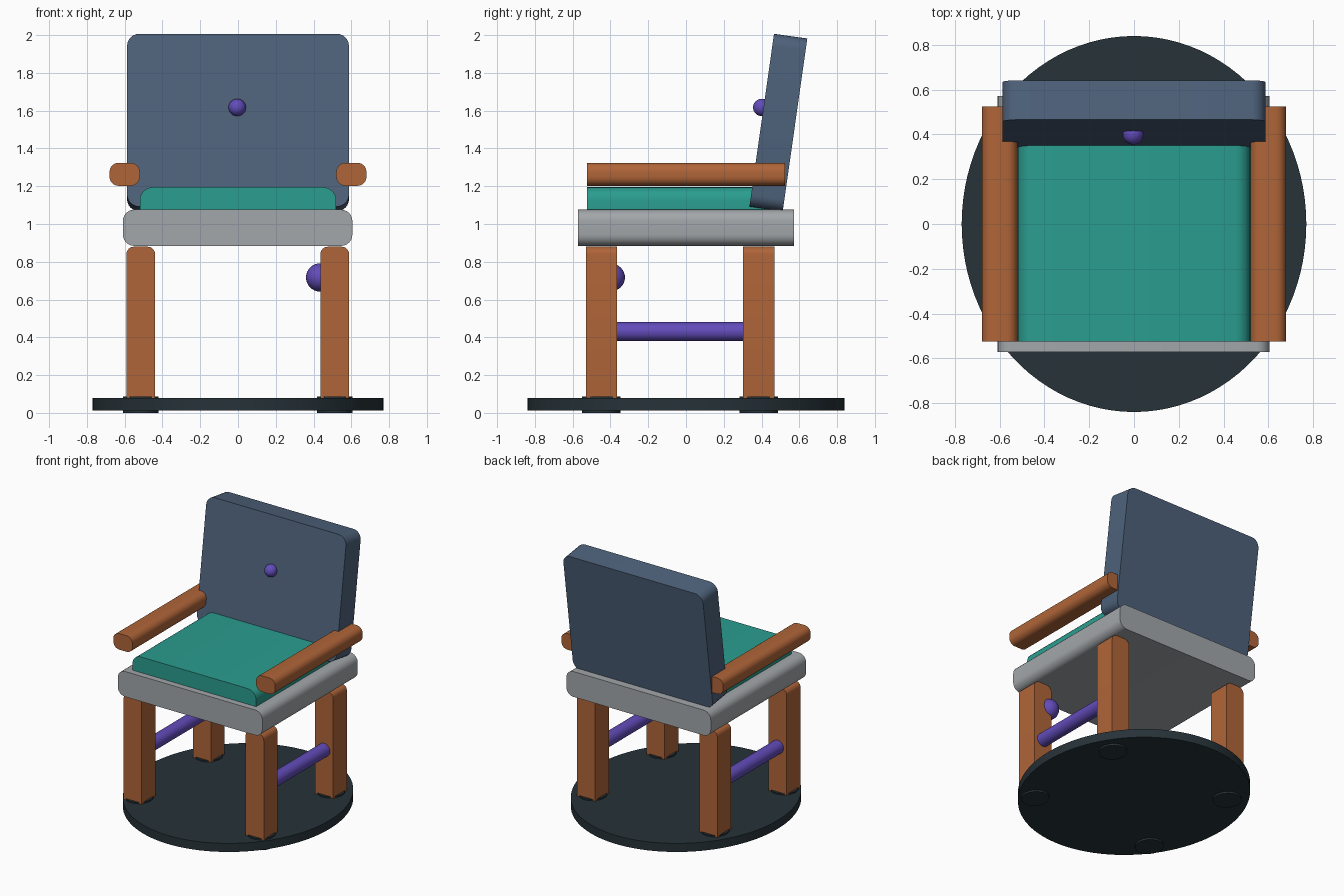
import bpy, bmesh, math
from mathutils import Matrix, Vector

cube = bpy.data.objects.get("Cube")
if cube:
    bpy.data.objects.remove(cube, do_unlink=True)


def material(name, rgb):
    # 8-bit colour to linear
    lin = [((c / 255 + 0.055) / 1.055) ** 2.4 for c in rgb]
    m = bpy.data.materials.new(name)
    m.use_nodes = True
    m.diffuse_color = (*lin, 1)
    m.node_tree.nodes["Principled BSDF"].inputs["Base Color"].default_value = (*lin, 1)
    return m


slate = material("slate blue", (78, 98, 123))
teal = material("teal", (42, 157, 143))
wood = material("warm wood", (176, 101, 56))
grey = material("light grey", (163, 167, 170))
purple = material("purple", (98, 76, 186))
dark = material("dark charcoal", (38, 50, 56))


def finish(bm, name, mat, loc, smooth=True):
    me = bpy.data.meshes.new(name)
    bm.to_mesh(me)
    bm.free()
    me.materials.append(mat)
    ob = bpy.data.objects.new(name, me)
    ob.location = loc
    bpy.context.collection.objects.link(ob)
    if smooth:
        bpy.ops.object.select_all(action="DESELECT")
        ob.select_set(True)
        bpy.context.view_layer.objects.active = ob
        bpy.ops.object.shade_smooth_by_angle(angle=math.radians(35))
    return ob


def slab(name, mat, size, loc, radius):
    """Box whose four edges along y are rounded."""
    bm = bmesh.new()
    bmesh.ops.create_cube(bm, size=1)
    bmesh.ops.scale(bm, vec=size, verts=bm.verts)
    edges = [e for e in bm.edges
             if abs((e.verts[0].co - e.verts[1].co).normalized().y) > 0.9]
    bmesh.ops.bevel(bm, geom=edges, offset=radius, segments=6,
                    profile=0.5, affect="EDGES")
    return finish(bm, name, mat, loc)


def disc(name, mat, size, loc, along_y=False, sides=64):
    """Elliptical cylinder, upright or lying along y."""
    bm = bmesh.new()
    turn = Matrix.Rotation(math.pi / 2, 4, "X") if along_y else Matrix()
    bmesh.ops.create_cone(bm, cap_ends=True, segments=sides, radius1=0.5,
                          radius2=0.5, depth=1, matrix=turn)
    bmesh.ops.scale(bm, vec=size, verts=bm.verts)
    return finish(bm, name, mat, loc)


def ball(name, mat, size, loc):
    bm = bmesh.new()
    bmesh.ops.create_uvsphere(bm, u_segments=32, v_segments=16, radius=0.5)
    bmesh.ops.scale(bm, vec=size, verts=bm.verts)
    return finish(bm, name, mat, loc)


# Floor plate
disc("base_plate", dark, (1.54, 1.68, 0.065), (0, 0, 0.046), sides=96)

# Legs and their feet
for side, x in (("right", -0.515), ("left", 0.512)):
    for end, y in (("front", -0.448), ("back", 0.385)):
        slab(f"{end}_{side}_leg", wood, (0.152, 0.165, 0.85),
             (x, y, 0.455), 0.04)
        disc(f"{end}_{side}_foot", dark, (0.19, 0.205, 0.088),
             (x, y, 0.044), sides=32)
    # Side rail and armrest
    disc(f"{side}_rail", purple, (0.1, 0.76, 0.1), (x, -0.03, 0.43),
         along_y=True, sides=32)
    slab(f"{side}_armrest", wood, (0.16, 1.05, 0.122),
         (math.copysign(0.6, x), 0, 1.263), 0.048)

# Seat, cushion and reclined back
slab("seat", grey, (1.215, 1.145, 0.192), (-0.002, 0, 0.98), 0.06)
slab("seat_cushion", teal, (1.04, 0.97, 0.22), (0, -0.04, 1.085), 0.07)
back = slab("backrest", slate, (1.175, 0.178, 0.924), (0, 0.489, 1.537), 0.065)
back.rotation_euler.x = math.radians(-8.1)

# Knobs on the backrest and the front left leg
ball("back_button", purple, (0.092, 0.094, 0.092), (-0.004, 0.402, 1.617))
ball("leg_knob", purple, (0.15, 0.16, 0.15), (0.435, -0.403, 0.717))
